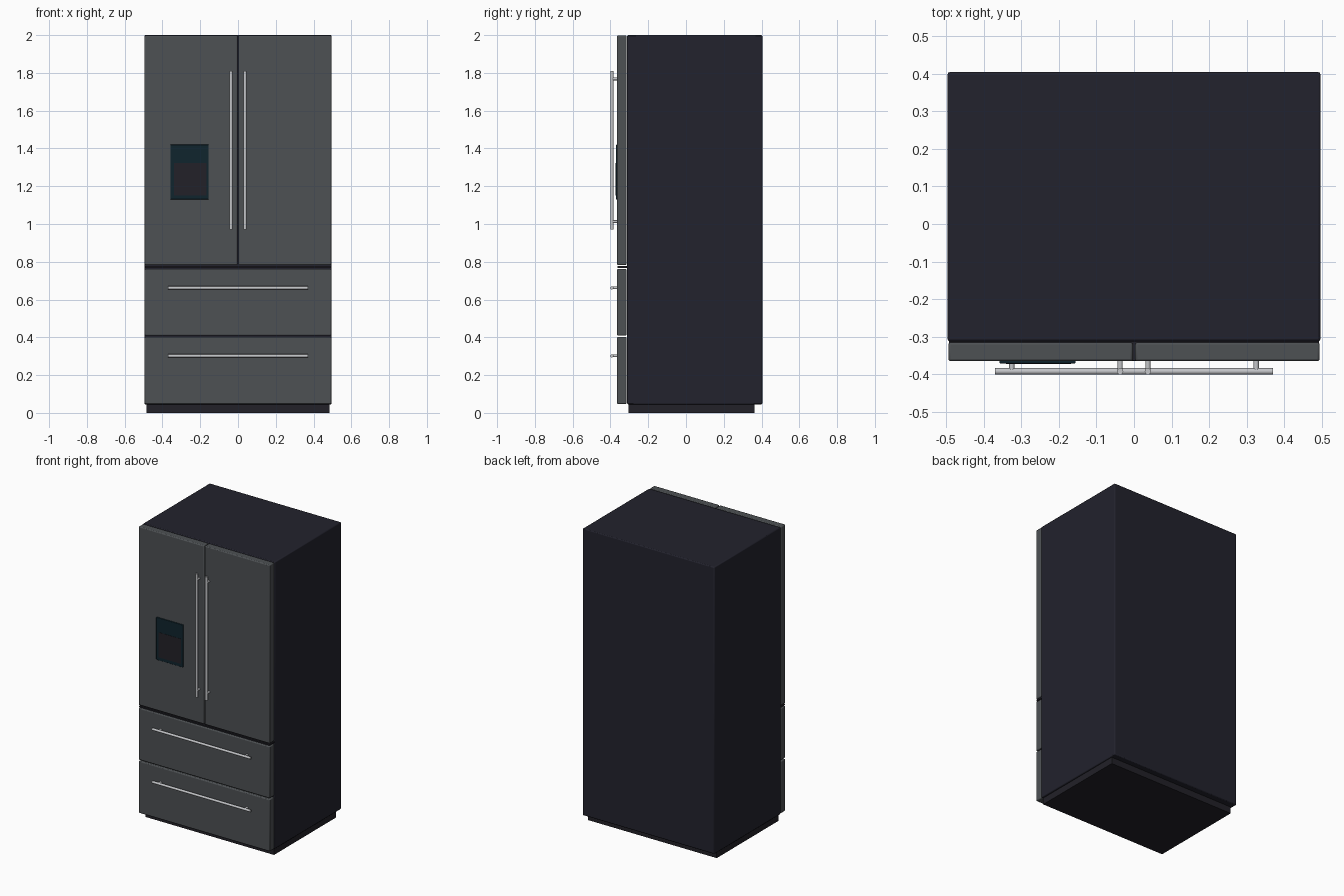
import bpy
from mathutils import Vector

cube = bpy.data.objects.get("Cube")
if cube:
    bpy.data.objects.remove(cube, do_unlink=True)


def material(name, colour):
    m = bpy.data.materials.new(name)
    m.use_nodes = True
    m.diffuse_color = (*colour, 1)
    node = next(n for n in m.node_tree.nodes if n.type == 'BSDF_PRINCIPLED')
    node.inputs["Base Color"].default_value = (*colour, 1)
    return m


CABINET = material("dark cabinet", (0.016, 0.016, 0.026))
DOOR = material("slate steel", (0.075, 0.082, 0.088))
STEEL = material("bright steel", (0.55, 0.56, 0.58))
TEAL = material("dark teal", (0.005, 0.018, 0.027))
BLACK = material("black plastic", (0.016, 0.015, 0.021))


def box(name, low, high, mat, bevel=0.0):
    """Box between two corners, with softened edges."""
    low, high = Vector(low), Vector(high)
    bpy.ops.mesh.primitive_cube_add(size=1, location=(low + high) / 2)
    ob = bpy.context.object
    ob.name = name
    ob.scale = high - low
    bpy.ops.object.transform_apply(location=False, rotation=False, scale=True)
    ob.data.materials.append(mat)
    if bevel:
        mod = ob.modifiers.new("Soft edges", 'BEVEL')
        mod.width = bevel
        mod.segments = 2
        bpy.ops.object.shade_smooth_by_angle()
    return ob


def rod(name, start, end, radius, mat):
    """Round bar between two points."""
    start, end = Vector(start), Vector(end)
    axis = end - start
    bpy.ops.mesh.primitive_cylinder_add(
        vertices=20, radius=radius, depth=axis.length,
        location=(start + end) / 2,
        rotation=axis.to_track_quat('Z', 'Y').to_euler())
    ob = bpy.context.object
    ob.name = name
    ob.data.materials.append(mat)
    bpy.ops.object.shade_smooth_by_angle()


FRONT, BACK = -0.365, -0.315   # door thickness
BAR_Y = -0.392

# Cabinet and recessed plinth
box("cabinet", (-0.496, -0.312, 0.045), (0.496, 0.404, 2), CABINET, 0.006)
box("plinth", (-0.485, -0.305, 0), (0.485, 0.362, 0.05), BLACK)

# Pair of upper doors with upright handles
for side, name in ((-1, "right"), (1, "left")):
    inner, outer = side * 0.003, side * 0.494
    box(name + "_door", (min(inner, outer), FRONT, 0.782),
        (max(inner, outer), BACK, 1.999), DOOR, 0.006)
    x = side * 0.037
    rod(name + "_door_handle", (x, BAR_Y, 0.97), (x, BAR_Y, 1.81), 0.0085, STEEL)
    for z in (1.013, 1.768):
        rod(name + "_door_handle_post", (x, FRONT + 0.005, z), (x, BAR_Y, z), 0.007, STEEL)

# Two drawers with level handles
for name, bottom, top, z in (("upper", 0.409, 0.763, 0.662), ("lower", 0.047, 0.402, 0.302)):
    box(name + "_drawer", (-0.494, FRONT, bottom), (0.494, BACK, top), DOOR, 0.006)
    rod(name + "_drawer_handle", (-0.37, BAR_Y, z), (0.37, BAR_Y, z), 0.0085, STEEL)
    for x in (-0.325, 0.325):
        rod(name + "_drawer_handle_post", (x, FRONT + 0.005, z), (x, BAR_Y, z), 0.007, STEEL)

# Divider strip between doors and drawers
box("divider_strip", (-0.492, FRONT + 0.002, 0.768), (0.492, -0.31, 0.777), BLACK)

# Water dispenser on the right door
box("dispenser_frame", (-0.358, -0.371, 1.13), (-0.155, FRONT + 0.004, 1.42), TEAL, 0.003)
box("dispenser_bay", (-0.34, -0.3725, 1.152), (-0.168, -0.37, 1.322), BLACK)
